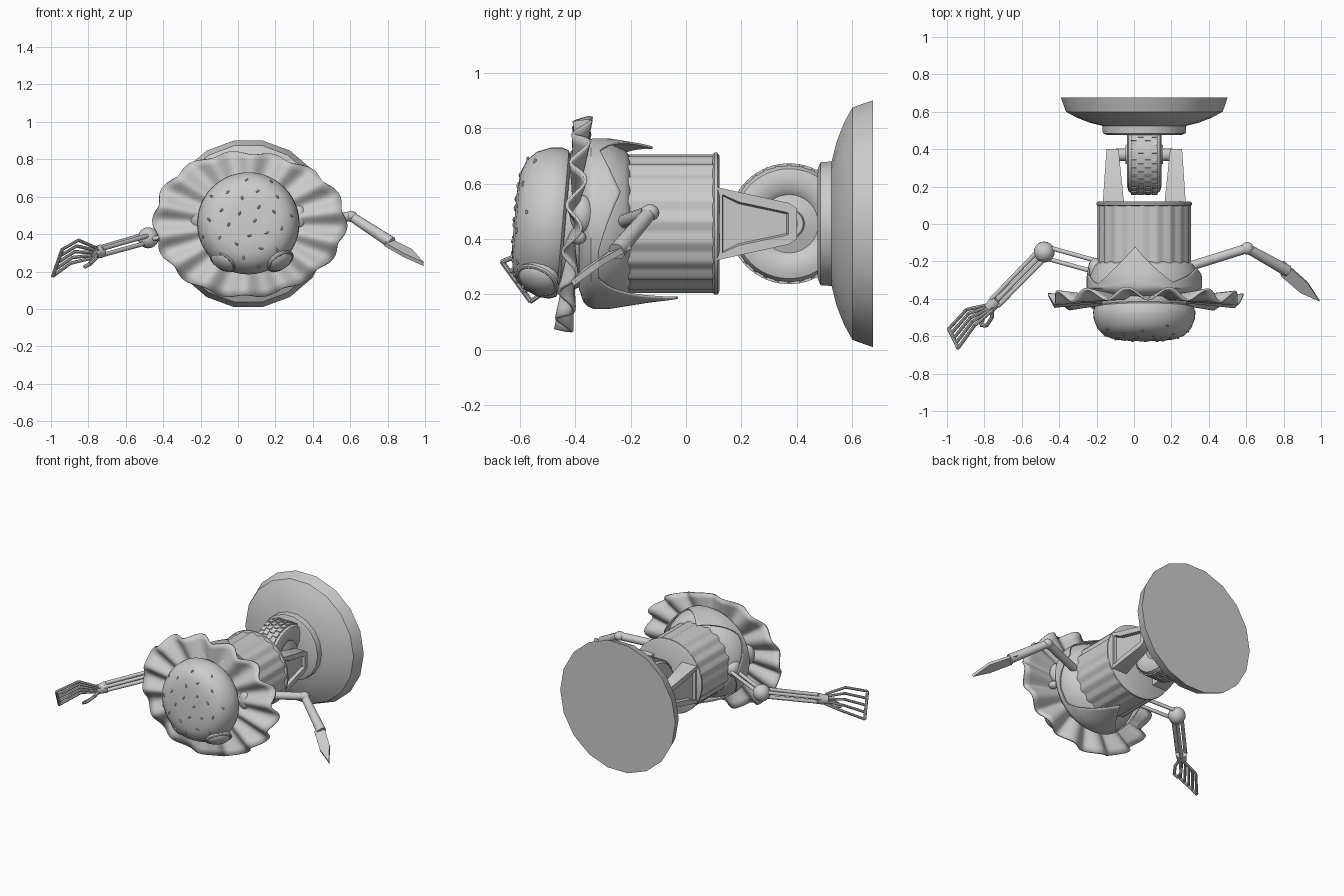
import bpy, bmesh, math, random
from math import sin, cos, pi, radians
from mathutils import Vector, Matrix

if "Cube" in bpy.data.objects:
    bpy.data.objects.remove(bpy.data.objects["Cube"])

random.seed(4)
CX, CZ = 0.055, 0.455          # centre line of the body (runs along y)


def finish(name, bm, smooth=40):
    bmesh.ops.remove_doubles(bm, verts=bm.verts, dist=1e-5)
    bmesh.ops.recalc_face_normals(bm, faces=bm.faces)
    me = bpy.data.meshes.new(name)
    bm.to_mesh(me)
    bm.free()
    ob = bpy.data.objects.new(name, me)
    bpy.context.collection.objects.link(ob)
    if smooth:
        bpy.context.view_layer.objects.active = ob
        ob.select_set(True)
        bpy.ops.object.shade_smooth_by_angle(angle=radians(smooth))
        ob.select_set(False)
    return ob


def lathe(name, prof, center=(CX, 0, CZ), axis='Y', n=48, scale=(1, 1), rad=None, smooth=40):
    """Spin (radius, axial) points around an axis."""
    bm = bmesh.new()
    rings = []
    for r, a in prof:
        ring = []
        for i in range(n):
            t = 2 * pi * i / n
            k = r * (rad(i) if rad else 1)
            u, v = k * cos(t) * scale[0], k * sin(t) * scale[1]
            ring.append(bm.verts.new((Vector((u, a, v)) if axis == 'Y' else Vector((a, u, v))) + Vector(center)))
        rings.append(ring)
    for A, B in zip(rings, rings[1:]):
        for i in range(n):
            j = (i + 1) % n
            bm.faces.new((A[i], A[j], B[j], B[i]))
    for R in (rings[0], rings[-1]):
        bm.faces.new(R)
    return finish(name, bm, smooth)


def rod(name, a, b, r1, r2=None, n=14):
    a, b = Vector(a), Vector(b)
    d = b - a
    bm = bmesh.new()
    m = Matrix.Translation((a + b) / 2) @ d.to_track_quat('Z', 'Y').to_matrix().to_4x4()
    bmesh.ops.create_cone(bm, cap_ends=True, segments=n, radius1=r1,
                          radius2=r1 if r2 is None else r2, depth=d.length, matrix=m)
    return finish(name, bm)


def ball(name, c, s, rot=Matrix()):
    bm = bmesh.new()
    m = Matrix.Translation(c) @ rot @ Matrix.Diagonal((*s, 1))
    bmesh.ops.create_uvsphere(bm, u_segments=20, v_segments=12, radius=1, matrix=m)
    return finish(name, bm)


def polar_sheet(name, rows, n, fn, thick):
    """Closed ring sheet: fn(t, angle) gives a point."""
    bm = bmesh.new()
    g = [[bm.verts.new(fn(k / (rows - 1), 2 * pi * i / n)) for i in range(n)] for k in range(rows)]
    for A, B in zip(g, g[1:]):
        for i in range(n):
            j = (i + 1) % n
            bm.faces.new((A[i], A[j], B[j], B[i]))
    ob = finish(name, bm)
    ob.modifiers.new("thickness", 'SOLIDIFY').thickness = thick
    return ob


# Stand: shallow dish with a neck
lathe("base_dish", [(0.20, 0.475), (0.225, 0.485), (0.228, 0.525), (0.30, 0.543), (0.37, 0.57),
                    (0.425, 0.60), (0.44, 0.64), (0.452, 0.675)], n=18, scale=(0.985, 1))

# Wheel, tread and axle
WC = (CX, 0.372, CZ)
half = [(0.05, 0.10), (0.055, 0.085), (0.105, 0.07), (0.125, 0.088), (0.17, 0.092), (0.198, 0.084), (0.213, 0.06)]
lathe("wheel", half + [(r, -a) for r, a in reversed(half)], WC, 'X', 48)
bm = bmesh.new()
for i in range(30):
    for row, x in enumerate((-0.056, -0.019, 0.019, 0.056)):
        t = 2 * pi * (i + 0.5 * (row % 2)) / 30
        m = Matrix.Translation(WC) @ Matrix.Rotation(t, 4, 'X') @ Matrix.Translation((x, 0, 0.213)) \
            @ Matrix.Diagonal((0.03, 0.033, 0.009, 1))
        bmesh.ops.create_cube(bm, size=1, matrix=m)
finish("tyre_tread", bm, 0)
rod("axle", (CX - 0.15, 0.37, CZ), (CX + 0.15, 0.37, CZ), 0.034)

# Fork legs with a recessed outer panel
for side, sgn in (("right", 1), ("left", -1)):
    bm = bmesh.new()
    prof = [(0.11, 0.132), (0.20, 0.112), (0.37, 0.075), (0.40, 0.055)]
    loop = [(y, h) for y, h in prof] + [(y, -h) for y, h in reversed(prof)]

    def layer(outer):
        out = []
        for y, h in loop:
            k = (y - 0.11) / 0.29
            x = 0.222 - 0.02 * k if outer else 0.108 + 0.03 * k
            out.append(bm.verts.new((CX + sgn * x, y, CZ + h)))
        return out
    A, B = layer(False), layer(True)
    n = len(A)
    for i in range(n):
        bm.faces.new((A[i], A[(i + 1) % n], B[(i + 1) % n], B[i]))
    bm.faces.new(A)
    panel = bm.faces.new(B)
    bmesh.ops.recalc_face_normals(bm, faces=bm.faces)
    bmesh.ops.inset_region(bm, faces=[panel], thickness=0.035, depth=0)
    bmesh.ops.inset_region(bm, faces=[panel], thickness=0.006, depth=-0.02)
    finish("fork_leg_" + side, bm, 30)

# Fluted cup body with a rim
lathe("cup_body", [(0.25, -0.34), (0.25, 0.105)], n=80, smooth=30,
      rad=lambda i: 1.0 if i % 4 < 2 else 0.965)
lathe("cup_rim", [(0.245, 0.095), (0.256, 0.102), (0.256, 0.113), (0.245, 0.12)])

# Lower bun and patty
lathe("lower_bun", [(0.24, -0.20), (0.265, -0.22), (0.288, -0.27), (0.30, -0.31), (0.30, -0.345),
                    (0.285, -0.365), (0.24, -0.385)])
ball("side_knob", (0.325, -0.375, 0.49), (0.045, 0.045, 0.068))
ball("side_knob_left", (-0.215, -0.375, 0.49), (0.045, 0.045, 0.068))
ball("small_knob", (0.34, -0.39, 0.405), (0.03, 0.03, 0.025))

# Cheese slice with four drooping corners: (angle, tip y)
TIPS = [(100, -0.12), (22, -0.235), (190, -0.20), (278, -0.025)]


def cheese(t, a):
    end = -0.315
    for deg, tip in TIPS:
        d = abs((math.degrees(a) - deg + 180) % 360 - 180)
        end = max(end, -0.315 + (tip + 0.315) * max(0, 1 - d / 42) ** 1.25)
    if t < 0.35:
        r, y = 0.20 + 0.10 * sin(t / 0.35 * pi / 2), -0.385 + 0.04 * (t / 0.35) ** 2
    else:
        k = (t - 0.35) / 0.65
        y = -0.345 + (end + 0.345) * k
        r = 0.308 - 0.16 * max(0, y + 0.28)
        if y > -0.12:
            r += 0.06 * (y + 0.12)
    return Vector((CX + r * cos(a), y, CZ + r * sin(a)))


polar_sheet("cheese_slice", 14, 144, cheese, 0.008)


# Wavy lettuce, leaning slightly
def lettuce(t, a):
    w = cos(14 * a + 0.6)
    r = 0.12 + 0.88 * t
    k = 1 + 0.025 * w * t + 0.02 * sin(3 * a + 1)
    z = 0.385 * r * k * sin(a)
    return Vector((CX + 0.51 * r * k * cos(a), -0.412 + 0.03 * w * t ** 1.3 + 0.09 * z, CZ + z))


polar_sheet("lettuce_leaf", 10, 168, lettuce, 0.012)
lathe("filling", [(0.22, -0.36), (0.235, -0.40), (0.22, -0.45)])

# Top bun, tilted, with seeds
TILT = Matrix.Translation((CX, -0.5, CZ + 0.005)) @ Matrix.Rotation(radians(-5), 4, 'X')
BUN = [(0.10, -0.119), (0.17, -0.112), (0.215, -0.095), (0.25, -0.06), (0.27, -0.01), (0.274, 0.03),
       (0.265, 0.055), (0.24, 0.065), (0.1, 0.067)]
bun = lathe("top_bun", BUN, (0, 0, 0))
bun.matrix_world = TILT
bm = bmesh.new()
for i in range(26):
    a, r = i * 2.4, 0.255 * math.sqrt((i + 0.5) / 26)
    pts = [(0, -0.12)] + BUN[:5]
    y = next(y0 + (y1 - y0) * (r - r0) / (r1 - r0) for (r0, y0), (r1, y1) in zip(pts, pts[1:]) if r <= r1)
    m = TILT @ Matrix.Translation((r * cos(a), y, r * sin(a))) @ Matrix.Rotation(random.uniform(0, pi), 4, 'Y') \
        @ Matrix.Diagonal((0.006, 0.006, 0.012, 1))
    bmesh.ops.create_uvsphere(bm, u_segments=8, v_segments=6, radius=1, matrix=m)
finish("seeds", bm)

# Round eyes on the lower edge of the bun
for side, x, sgn in (("right", 0.22, 1), ("left", -0.075, -1)):
    d = Vector((sgn * 0.55, -0.45, -0.7)).normalized()
    rot = d.to_track_quat('Z', 'Y').to_matrix().to_4x4()
    c = Vector((x, -0.53, 0.262))
    ball("eye_" + side, c, (0.082, 0.072, 0.045), rot)
    bpy.ops.mesh.primitive_torus_add(major_radius=0.074, minor_radius=0.009, major_segments=32, minor_segments=8)
    ob = bpy.context.object
    ob.name = "eye_rim_" + side
    ob.matrix_world = Matrix.Translation(c + d * 0.012) @ rot @ Matrix.Diagonal((1.05, 0.93, 1, 1))
    bpy.ops.object.shade_smooth_by_angle()

# Left arm: paired rods, elbow ball, wrist
S, E, W = Vector((-0.21, -0.225, 0.43)), Vector((-0.48, -0.15, 0.38)), Vector((-0.745, -0.42, 0.305))
ball("left_shoulder", (-0.205, -0.245, 0.44), (0.04, 0.065, 0.055))
ball("left_elbow", E, (0.056, 0.056, 0.056))
for i, off in enumerate(((0.015, 0.027, 0.012), (-0.015, -0.027, -0.012))):
    rod(f"left_upper_rod_{i}", S + Vector(off), E + Vector(off), 0.012)
for i, off in enumerate(((-0.02, 0.02, 0.018), (0.02, -0.02, 0.018), (0, 0, -0.025))):
    rod(f"left_fore_rod_{i}", E + Vector(off), W + Vector(off) * 0.9, 0.012)
rod("left_wrist", W + (E - W) * 0.05, W + (W - E) * 0.12, 0.036, 0.03)

# Slotted spatula hand with a thumb loop
A, B = Vector((-0.99, -0.56, 0.175)), Vector((-0.94, -0.663, 0.318))
P, Q = Vector((-0.77, -0.43, 0.275)), Vector((-0.755, -0.46, 0.325))
bulge = Vector((-0.02, 0.02, 0.03))
for i in range(5):
    k = i / 4
    a, b = P.lerp(Q, k), A.lerp(B, k)
    mid = a.lerp(b, 0.45) + bulge + (B - A) * (k - 0.5) * 0.22
    rod(f"spatula_bar_{i}a", a, mid, 0.009, n=8)
    rod(f"spatula_bar_{i}b", mid, b, 0.009, n=8)
rod("spatula_tip", A, B, 0.01, n=8)
rod("spatula_root", P, Q, 0.014, n=8)
thumb = [(-0.755, -0.44, 0.30), (-0.76, -0.5, 0.27), (-0.79, -0.545, 0.24), (-0.82, -0.54, 0.225),
         (-0.80, -0.49, 0.235), (-0.76, -0.45, 0.28)]
for i in range(5):
    rod(f"thumb_{i}", thumb[i], thumb[i + 1], 0.01, n=8)

# Right arm: plain tube, elbow, tapered forearm and flat blade
E2 = Vector((0.605, -0.13, 0.495))
rod("right_upper_arm", (0.27, -0.235, 0.46), E2, 0.026)
ball("right_elbow", E2, (0.034, 0.034, 0.03))
rod("right_forearm", E2, (0.82, -0.25, 0.355), 0.026, 0.032)
bm = bmesh.new()
bm.faces.new([bm.verts.new(p) for p in ((0.80, -0.20, 0.375), (0.93, -0.315, 0.31), (0.992, -0.41, 0.24),
                                        (0.89, -0.365, 0.285), (0.785, -0.275, 0.345))])
blade = finish("right_blade", bm, 0)
mod = blade.modifiers.new("thickness", 'SOLIDIFY')
mod.thickness, mod.offset = 0.022, 0
